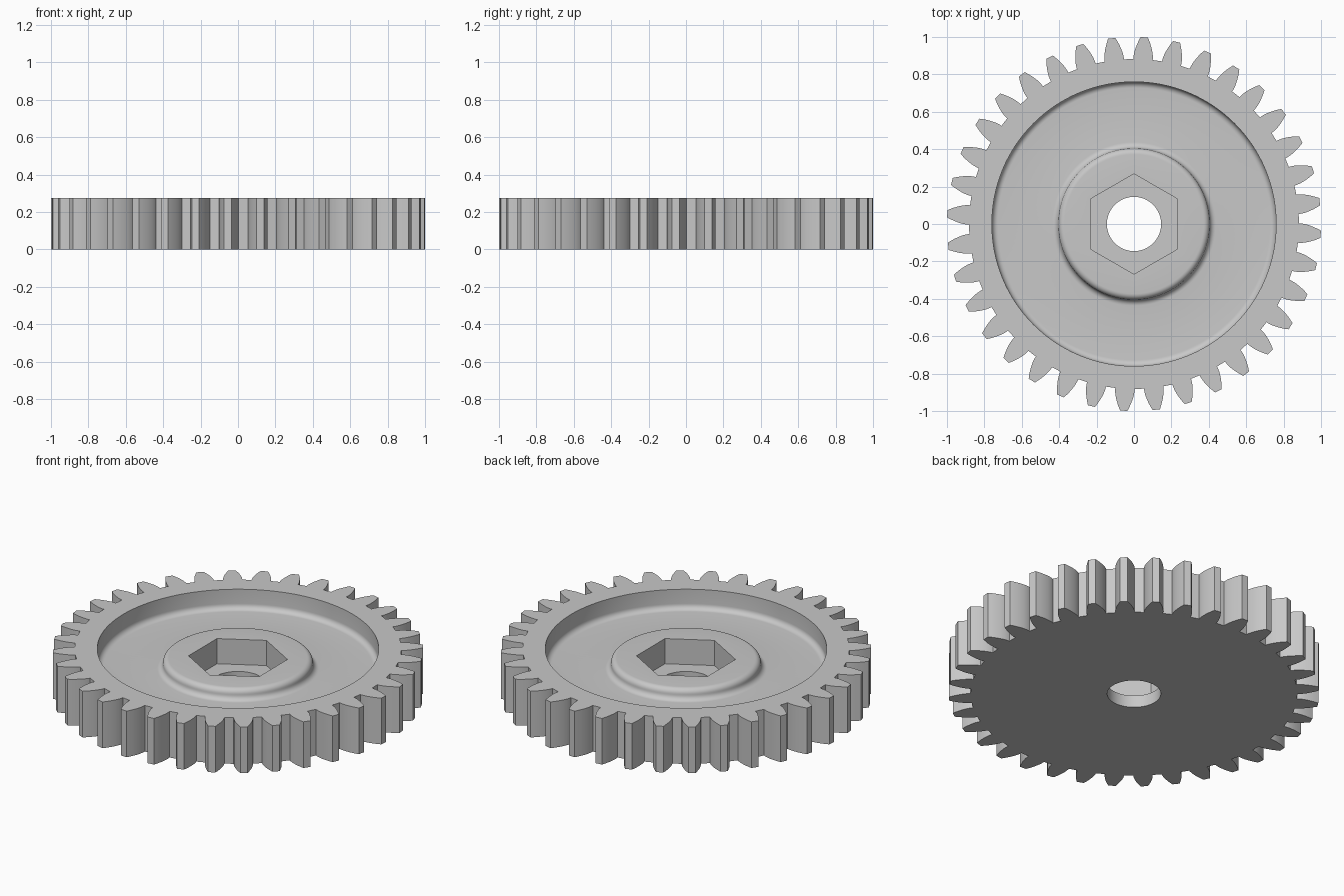
import bpy, bmesh, math

if "Cube" in bpy.data.objects:
    bpy.data.objects.remove(bpy.data.objects["Cube"], do_unlink=True)

TEETH = 36
HEIGHT = 0.275
HUB_TOP, WEB_TOP, SEAT = 0.222, 0.157, 0.072
TIP_R, ROOT_R = 1.0, 0.882
PITCH_R = 0.947
BASE_R = PITCH_R * math.cos(math.radians(20))

steel = bpy.data.materials.new("plain grey metal")
steel.use_nodes = True
grey = (0.58, 0.58, 0.58, 1)
steel.diffuse_color = grey
steel.node_tree.nodes["Principled BSDF"].inputs["Base Color"].default_value = grey


def make_object(name, bm):
    bmesh.ops.recalc_face_normals(bm, faces=bm.faces)
    mesh = bpy.data.meshes.new(name)
    bm.to_mesh(mesh)
    bm.free()
    mesh.materials.append(steel)
    obj = bpy.data.objects.new(name, mesh)
    bpy.context.collection.objects.link(obj)
    return obj


def prism(name, outline, z0, z1):
    bm = bmesh.new()
    face = bm.faces.new([bm.verts.new((x, y, z0)) for x, y in outline])
    out = bmesh.ops.extrude_face_region(bm, geom=[face])
    top = [v for v in out["geom"] if isinstance(v, bmesh.types.BMVert)]
    bmesh.ops.translate(bm, verts=top, vec=(0, 0, z1 - z0))
    return make_object(name, bm)


def polygon(radius, sides, start=0.0):
    return [(radius * math.cos(start + math.tau * i / sides),
             radius * math.sin(start + math.tau * i / sides)) for i in range(sides)]


def lathe(name, profile, steps):
    bm = bmesh.new()
    verts = [bm.verts.new((r, 0, z)) for r, z in profile]
    edges = [bm.edges.new(pair) for pair in zip(verts, verts[1:])]
    bmesh.ops.spin(bm, geom=verts + edges, cent=(0, 0, 0), axis=(0, 0, 1),
                   angle=math.tau, steps=steps, use_merge=True)
    bmesh.ops.remove_doubles(bm, verts=bm.verts, dist=1e-5)
    return make_object(name, bm)


def arc(cx, cz, radius, a0, a1, steps=7):
    angles = [math.radians(a0 + (a1 - a0) * i / steps) for i in range(steps + 1)]
    return [(cx + radius * math.cos(a), cz + radius * math.sin(a)) for a in angles]


def involute(radius):
    a = math.acos(min(1.0, BASE_R / radius))
    return math.tan(a) - a


def half_angle(radius):
    return math.pi / (2 * TEETH) + involute(PITCH_R) - involute(radius)


# Toothed disc: involute flanks repeated around the rim
radii = [ROOT_R] + [BASE_R + (TIP_R - BASE_R) * i / 6 for i in range(7)]
outline = []
for t in range(TEETH):
    centre = math.radians(-3.15) + math.tau * t / TEETH
    flank = [(r, half_angle(r)) for r in radii]
    for r, a in [(r, -a) for r, a in flank] + flank[::-1]:
        outline.append((r * math.cos(centre + a), r * math.sin(centre + a)))
gear = prism("gear_wheel", outline, 0, HEIGHT)

# Dished web with filleted rim wall and rounded hub
f = (HUB_TOP - WEB_TOP) / 2
mid = WEB_TOP + f
dish = [(0, 0.4), (0.76, 0.4)]
dish += arc(0.76 - f, mid, f, 0, -90)
dish += arc(0.405 + f, mid, f, 270, 180)
dish += arc(0.405 - f, mid, f, 0, 90)[1:]
dish += [(0, HUB_TOP)]
cutters = [
    lathe("dish_cutter", dish, 128),
    prism("hex_socket_cutter", polygon(0.268, 6, math.pi / 2), SEAT, 0.5),
    prism("bore_cutter", polygon(0.145, 64), -0.2, 0.5),
]

# Cut the recess, hex socket and bore
bpy.context.view_layer.objects.active = gear
for cutter in cutters:
    cutter.hide_render = True
    mod = gear.modifiers.new(cutter.name, 'BOOLEAN')
    mod.operation = 'DIFFERENCE'
    mod.solver = 'EXACT'
    mod.object = cutter
    bpy.ops.object.modifier_apply(modifier=mod.name)
    bpy.data.objects.remove(cutter, do_unlink=True)

bpy.ops.object.select_all(action='DESELECT')
gear.select_set(True)
bpy.ops.object.shade_smooth_by_angle(angle=math.radians(25))
